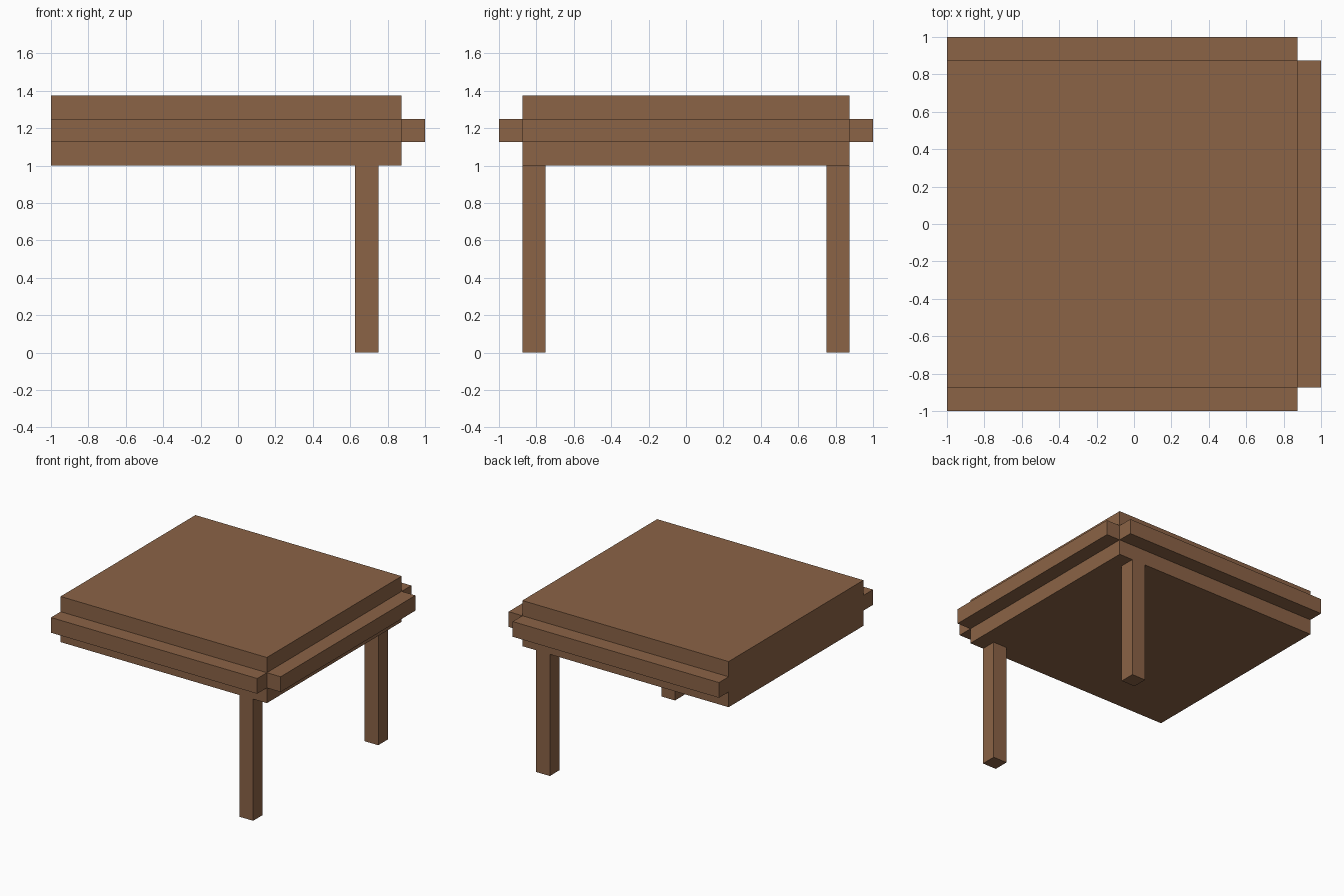
import bpy

if "Cube" in bpy.data.objects:
    bpy.data.objects.remove(bpy.data.objects["Cube"])

wood = bpy.data.materials.new("brown wood")
wood.diffuse_color = (0.258, 0.125, 0.061, 1)
wood.use_nodes = True
wood.node_tree.nodes["Principled BSDF"].inputs["Base Color"].default_value = wood.diffuse_color


def box(name, x, y, z):
    """Box from (min, max) ranges on each axis."""
    ranges = (x, y, z)
    bpy.ops.mesh.primitive_cube_add(size=1, location=[(a + b) / 2 for a, b in ranges])
    ob = bpy.context.object
    ob.name = name
    ob.scale = [b - a for a, b in ranges]
    bpy.ops.object.transform_apply(location=False, rotation=False, scale=True)
    ob.data.materials.append(wood)
    return ob


# Thick table top, flush on the left side
box("table_top", (-1, 0.875), (-0.875, 0.875), (1, 1.375))

# Trim on the right side
box("right_trim", (0.875, 1), (-0.875, 0.875), (1.125, 1.25))

# Trim and leg on the front and back
for side, s in (("front", -1), ("back", 1)):
    box(side + "_trim", (-1, 0.875), sorted((s * 0.875, s)), (1.125, 1.25))
    box(side + "_leg", (0.625, 0.75), sorted((s * 0.75, s * 0.875)), (0, 1))
